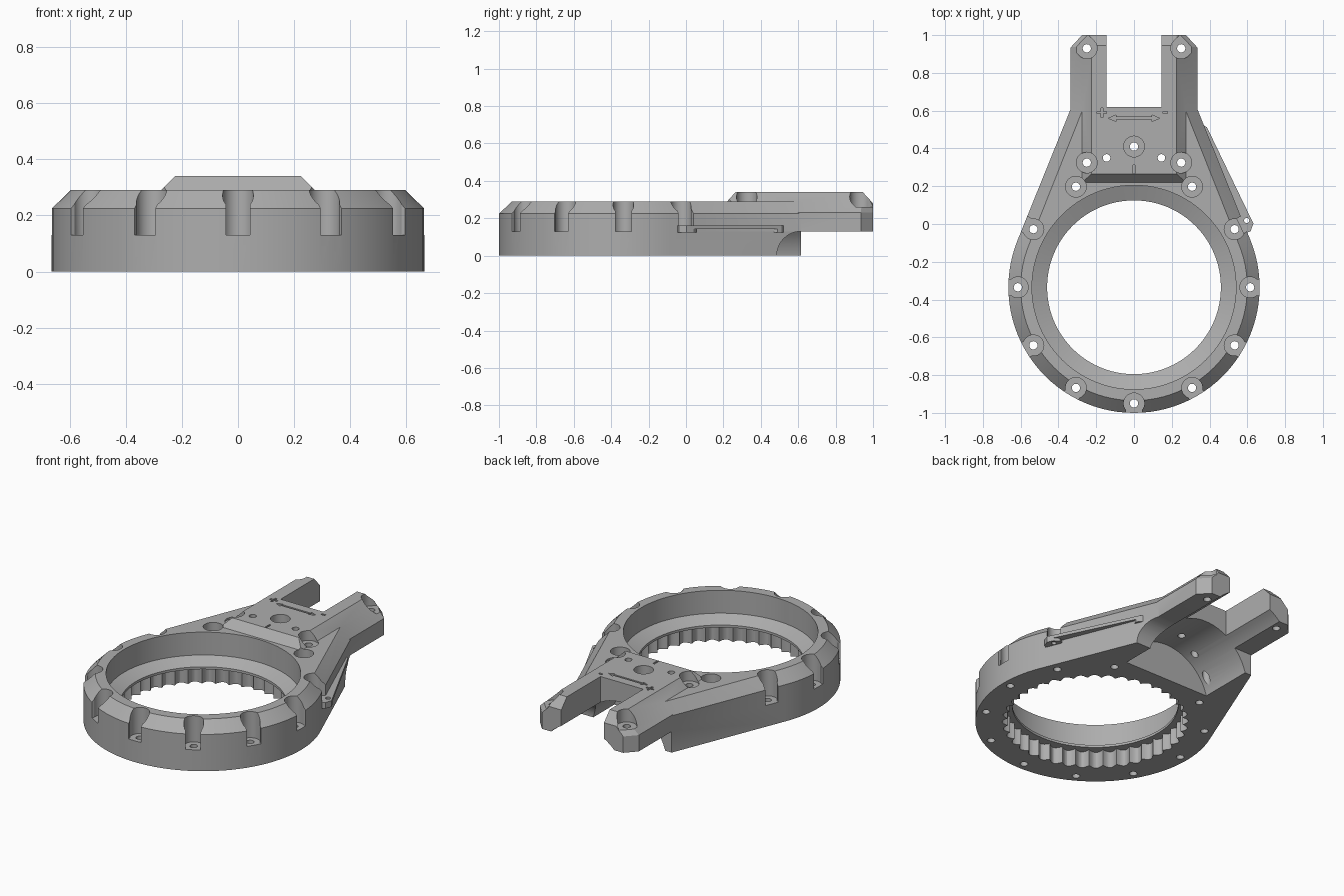
import bpy, bmesh, math
from mathutils import Matrix, Vector

cube = bpy.data.objects.get("Cube")
if cube:
    bpy.data.objects.remove(cube)

grey = bpy.data.materials.new("plain_grey")
grey.use_nodes = True
grey.diffuse_color = (0.42, 0.42, 0.42, 1)
grey.node_tree.nodes["Principled BSDF"].inputs["Base Color"].default_value = (0.42, 0.42, 0.42, 1)

CY = -0.335          # ring centre in y
RIM = 0.665          # ring outer radius
TAU = 2 * math.pi


def finish(name, bm):
    bmesh.ops.recalc_face_normals(bm, faces=bm.faces)
    mesh = bpy.data.meshes.new(name)
    bm.to_mesh(mesh)
    bm.free()
    mesh.materials.append(grey)
    ob = bpy.data.objects.new(name, mesh)
    bpy.context.collection.objects.link(ob)
    return ob


def hull(name, points):
    bm = bmesh.new()
    for p in points:
        bm.verts.new(p)
    bmesh.ops.convex_hull(bm, input=bm.verts)
    bmesh.ops.dissolve_limit(bm, angle_limit=0.01, verts=bm.verts, edges=bm.edges)
    return finish(name, bm)


def prism(outline, z0, z1, name="cutter"):
    bm = bmesh.new()
    face = bm.faces.new([bm.verts.new((x, y, z0)) for x, y in outline])
    top = bmesh.ops.extrude_face_region(bm, geom=[face])["geom"]
    moved = [v for v in top if isinstance(v, bmesh.types.BMVert)]
    bmesh.ops.translate(bm, verts=moved, vec=(0, 0, z1 - z0))
    return finish(name, bm)


def cylinder(x, y, r, z0, z1, n=32):
    return prism([(x + r * math.cos(TAU * i / n), y + r * math.sin(TAU * i / n))
                  for i in range(n)], z0, z1)


def slab(x, y, w, d, z0, z1, angle=0):
    rot = Matrix.Rotation(angle, 2)
    corners = [(-1, -1), (1, -1), (1, 1), (-1, 1)]
    pts = [rot @ Vector((a * w / 2, b * d / 2)) for a, b in corners]
    return prism([(x + p.x, y + p.y) for p in pts], z0, z1)


def boolean(target, tool, operation="DIFFERENCE"):
    mod = target.modifiers.new("bool", "BOOLEAN")
    mod.operation, mod.solver, mod.object = operation, "EXACT", tool
    bpy.context.view_layer.update()
    graph = bpy.context.evaluated_depsgraph_get()
    mesh = bpy.data.meshes.new_from_object(target.evaluated_get(graph))
    target.modifiers.clear()
    target.data = mesh
    bpy.data.objects.remove(tool)


def revolve(profile, n=96):
    bm = bmesh.new()
    verts = [bm.verts.new((r, 0, z)) for r, z in profile]
    edges = [bm.edges.new(pair) for pair in zip(verts, verts[1:])]
    bmesh.ops.spin(bm, geom=verts + edges, cent=(0, 0, 0), axis=(0, 0, 1), angle=TAU, steps=n)
    bmesh.ops.remove_doubles(bm, verts=bm.verts, dist=0.0001)
    bmesh.ops.translate(bm, verts=bm.verts, vec=(0, CY, 0))
    return finish("cutter", bm)


# Ring housing that tapers back to the neck, with a chamfered top edge
def plan(inset, z):
    r = RIM - inset
    pts = [(r * math.cos(TAU * i / 96), CY + r * math.sin(TAU * i / 96), z) for i in range(96)]
    for s in (-1, 1):
        pts += [(s * (0.333 - inset), 0.53 - inset * 0.5, z), (s * (0.333 - inset), 0.615, z)]
    return pts


body = hull("ring_housing", plan(0, 0) + plan(0, 0.225) + plan(0.065, 0.29))

# Raised block carrying the two rear arms
pts = []
for s in (-1, 1):
    pts += [(s * 0.335, 0.22, 0.13), (s * 0.335, 0.22, 0.23), (s * 0.275, 0.22, 0.29),
            (s * 0.225, 0.265, 0.34), (s * 0.225, 0.945, 0.34), (s * 0.335, 0.935, 0.23),
            (s * 0.335, 0.935, 0.13), (s * 0.275, 1.0, 0.13), (s * 0.275, 1.0, 0.23),
            (s * 0.225, 1.0, 0.28)]
boolean(body, hull("arm_block", pts), "UNION")
boolean(body, slab(0, 0.92, 0.29, 0.6, -0.1, 0.5))

# Stepped bore with a sloping lip, and the scalloped teeth below it
boolean(body, revolve([(0, 0.5), (0.54, 0.5), (0.54, 0.15), (0.46, 0.115), (0.46, 0.05), (0, 0.05)]))
TEETH = 40
gear = []
for i in range(TEETH * 8):
    a = TAU * i / (TEETH * 8)
    r = 0.487 + 0.03 * abs(math.sin(a * TEETH / 2))
    gear.append((r * math.cos(a), CY + r * math.sin(a)))
boolean(body, prism(gear, -0.1, 0.1))

# Round channel under the neck, open to the rear
channel = cylinder(0, 0, 0.3, 0, 1.0, 64)
channel.data.transform(Matrix.Translation((0, 1.28, -0.08)) @ Matrix.Rotation(math.pi / 2, 4, "X"))
boolean(body, channel)
relief = cylinder(0, 0, 0.13, 0, 0.4, 48)
relief.data.transform(Matrix.Translation((0.15, 0.615, 0)) @ Matrix.Rotation(math.pi / 2, 4, "Y"))
boolean(body, relief)

# Bolt pockets around the ring, open through the outer wall
for k in range(-5, 6):
    a = math.radians(-90 + 30 * k)
    c, s = math.cos(a), math.sin(a)
    x, y = 0.615 * c, CY + 0.615 * s
    boolean(body, cylinder(x, y, 0.055, 0.13, 0.5))
    if abs(k) < 5:
        boolean(body, slab(x + 0.06 * c, y + 0.06 * s, 0.12, 0.085, 0.13, 0.5, a))
    boolean(body, cylinder(x, y, 0.022, -0.1, 0.2, 16))

# Bolt pockets and pin holes on the neck and arms
for x, y, floor in ((0, 0.41, 0.285), (0.25, 0.325, 0.28), (-0.25, 0.325, 0.28),
                    (0.25, 0.93, 0.26), (-0.25, 0.93, 0.26)):
    boolean(body, cylinder(x, y, 0.055, floor, 0.5))
    boolean(body, cylinder(x, y, 0.022, -0.1, 0.4, 16))
    if y > 0.9:
        side = math.copysign(1, x)
        boolean(body, slab(x + side * 0.06, y + 0.06, 0.16, 0.11, floor, 0.5, side * math.pi / 4))
for s in (-1, 1):
    boolean(body, cylinder(s * 0.145, 0.35, 0.02, -0.1, 0.5, 16))

# Shallow engraved direction marks
for x, y, w, d in ((-0.17, 0.59, 0.05, 0.012), (-0.17, 0.59, 0.012, 0.05),
                   (0.165, 0.59, 0.025, 0.012), (0, 0.56, 0.2, 0.012), (0, 0.29, 0.012, 0.045)):
    boolean(body, slab(x, y, w, d, 0.332, 0.36))
for s in (-1, 1):
    boolean(body, prism([(s * 0.095, 0.543), (s * 0.135, 0.56), (s * 0.095, 0.577)], 0.332, 0.36))

# Side rail along the left flank, with thicker ends and pin holes
along = Vector((-0.434, 0.9)).normalized()
out = Vector((0.9, 0.434)).normalized()
start = Vector((0.6, -0.046))


def rail_piece(t0, t1, z0, z1, name):
    steps = ((t0, -0.02), (t0, 0.02), (t0 + 0.03, 0.05), (t1 - 0.03, 0.05), (t1, 0.03), (t1, -0.02))
    return prism([tuple(start + along * t + out * o) for t, o in steps], z0, z1, name)


rail = rail_piece(0, 0.625, 0.143, 0.162, "side_rail")
boolean(rail, rail_piece(0, 0.1, 0.125, 0.155, "rail_front"), "UNION")
boolean(rail, rail_piece(0.54, 0.625, 0.125, 0.155, "rail_rear"), "UNION")
for t in (0.06, 0.585):
    p = start + along * t + out * 0.025
    boolean(rail, cylinder(p.x, p.y, 0.014, 0, 0.3, 16))

# Smooth the curved walls and keep the edges crisp
for ob in (body, rail):
    bpy.ops.object.select_all(action="DESELECT")
    ob.select_set(True)
    bpy.context.view_layer.objects.active = ob
    bpy.ops.object.shade_smooth_by_angle(angle=math.radians(25))
